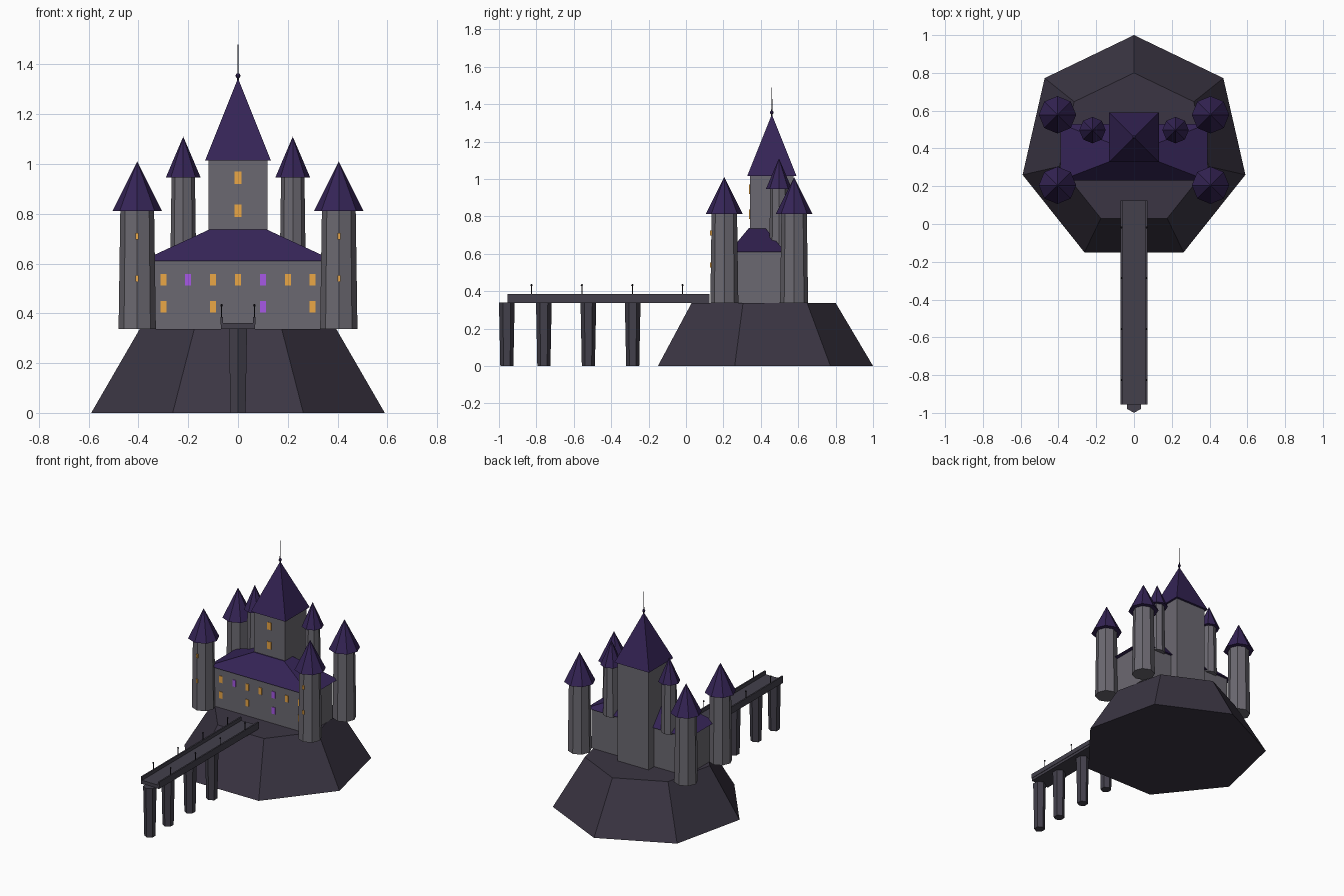
import bpy, math

if "Cube" in bpy.data.objects:
    bpy.data.objects.remove(bpy.data.objects["Cube"])


def material(name, rgb):
    m = bpy.data.materials.new(name)
    m.diffuse_color = (*[c ** 2.2 for c in rgb], 1)
    m.use_nodes = True
    m.node_tree.nodes["Principled BSDF"].inputs["Base Color"].default_value = m.diffuse_color
    return m


STONE = material("stone", (0.42, 0.41, 0.44))
ROCK = material("rock", (0.24, 0.22, 0.27))
ROOF = material("roof", (0.22, 0.16, 0.34))
BRIDGE = material("bridge_stone", (0.27, 0.26, 0.30))
IRON = material("iron", (0.13, 0.12, 0.15))
AMBER = material("amber_glass", (0.92, 0.65, 0.28))
VIOLET = material("violet_glass", (0.65, 0.35, 0.90))


def finish(name, mat):
    o = bpy.context.object
    o.name = name
    o.data.materials.append(mat)
    return o


def box(name, x, y, z, mat):
    """Box from (min, max) pairs on each axis."""
    bpy.ops.mesh.primitive_cube_add(size=1, location=[sum(p) / 2 for p in (x, y, z)])
    o = finish(name, mat)
    o.scale = [p[1] - p[0] for p in (x, y, z)]
    return o


def cone(name, n, r1, r2, x, y, z0, z1, mat, rot=0.0):
    """Tapered prism with n sides between two heights."""
    bpy.ops.mesh.primitive_cone_add(vertices=n, radius1=r1, radius2=r2, depth=z1 - z0,
                                    location=(x, y, (z0 + z1) / 2), rotation=(0, 0, rot))
    return finish(name, mat)


def hip_roof(name, hx, hy, top, x, y, z0, z1):
    """Four-sided roof; top is the ratio of the upper to the lower rectangle."""
    s = math.sqrt(2)
    o = cone(name, 4, s, s * top, x, y, z0, z1, ROOF, math.pi / 4)
    bpy.ops.object.transform_apply(location=False, rotation=True, scale=False)
    o.scale = (hx, hy, 1)


def window(x, y, z, w, h, mat=AMBER):
    box("window", (x - w / 2, x + w / 2), (y - 0.004, y + 0.006), (z - h / 2, z + h / 2), mat)


# Seven-sided rock
cone("rock_hill", 7, 0.605, 0.405, 0, 0.395, 0, 0.337, ROCK)

# Great hall and keep
box("hall", (-0.36, 0.36), (0.245, 0.515), (0.337, 0.612), STONE)
hip_roof("hall_roof", 0.39, 0.15, 0.295, 0, 0.38, 0.61, 0.737)
box("keep", (-0.118, 0.118), (0.342, 0.576), (0.337, 1.015), STONE)
hip_roof("keep_roof", 0.132, 0.132, 0, 0, 0.459, 1.015, 1.345)

# Finial
bpy.ops.mesh.primitive_uv_sphere_add(segments=8, ring_count=6, radius=0.01, location=(0, 0.459, 1.355))
finish("finial_ball", ROOF)
cone("finial_spike", 6, 0.004, 0.001, 0, 0.459, 1.33, 1.488, IRON)

for s in (-1, 1):
    # Corner towers
    for y in (0.205, 0.578):
        cone("corner_tower", 8, 0.075, 0.068, s * 0.405, y, 0.337, 0.812, STONE)
        cone("corner_tower_roof", 8, 0.099, 0, s * 0.405, y, 0.812, 1.01, ROOF)
    # Slim turrets behind the hall
    cone("turret", 8, 0.052, 0.047, s * 0.22, 0.497, 0.6, 0.946, STONE)
    cone("turret_roof", 8, 0.07, 0, s * 0.22, 0.497, 0.946, 1.11, ROOF)
    # Tower slits
    for z in (0.71, 0.54):
        window(s * 0.405, 0.132, z, 0.012, 0.026)

# Hall and keep windows
for i in range(-3, 4):
    window(i * 0.1, 0.245, 0.535, 0.024, 0.046, VIOLET if i in (-2, 1) else AMBER)
    if i % 2:
        window(i * 0.1, 0.245, 0.427, 0.024, 0.046, VIOLET if i == 1 else AMBER)
for z in (0.945, 0.812):
    window(0, 0.342, z, 0.03, 0.05)

# Bridge deck with parapets
box("bridge_deck", (-0.068, 0.068), (-0.955, 0.125), (0.337, 0.362), BRIDGE)
for s in (-1, 1):
    box("parapet", (s * 0.066 - 0.005, s * 0.066 + 0.005), (-0.955, 0.125), (0.355, 0.386), BRIDGE)
    for y in (-0.826, -0.557, -0.287, -0.018):
        cone("lamp_post", 6, 0.003, 0.003, s * 0.066, y, 0.38, 0.43, IRON)
        bpy.ops.mesh.primitive_uv_sphere_add(segments=6, ring_count=4, radius=0.006,
                                             location=(s * 0.066, y, 0.432))
        finish("lamp", IRON)

# Six-sided piers
for y in (-0.958, -0.76, -0.522, -0.285):
    cone("bridge_pier", 6, 0.035, 0.042, 0, y, 0, 0.34, BRIDGE)
